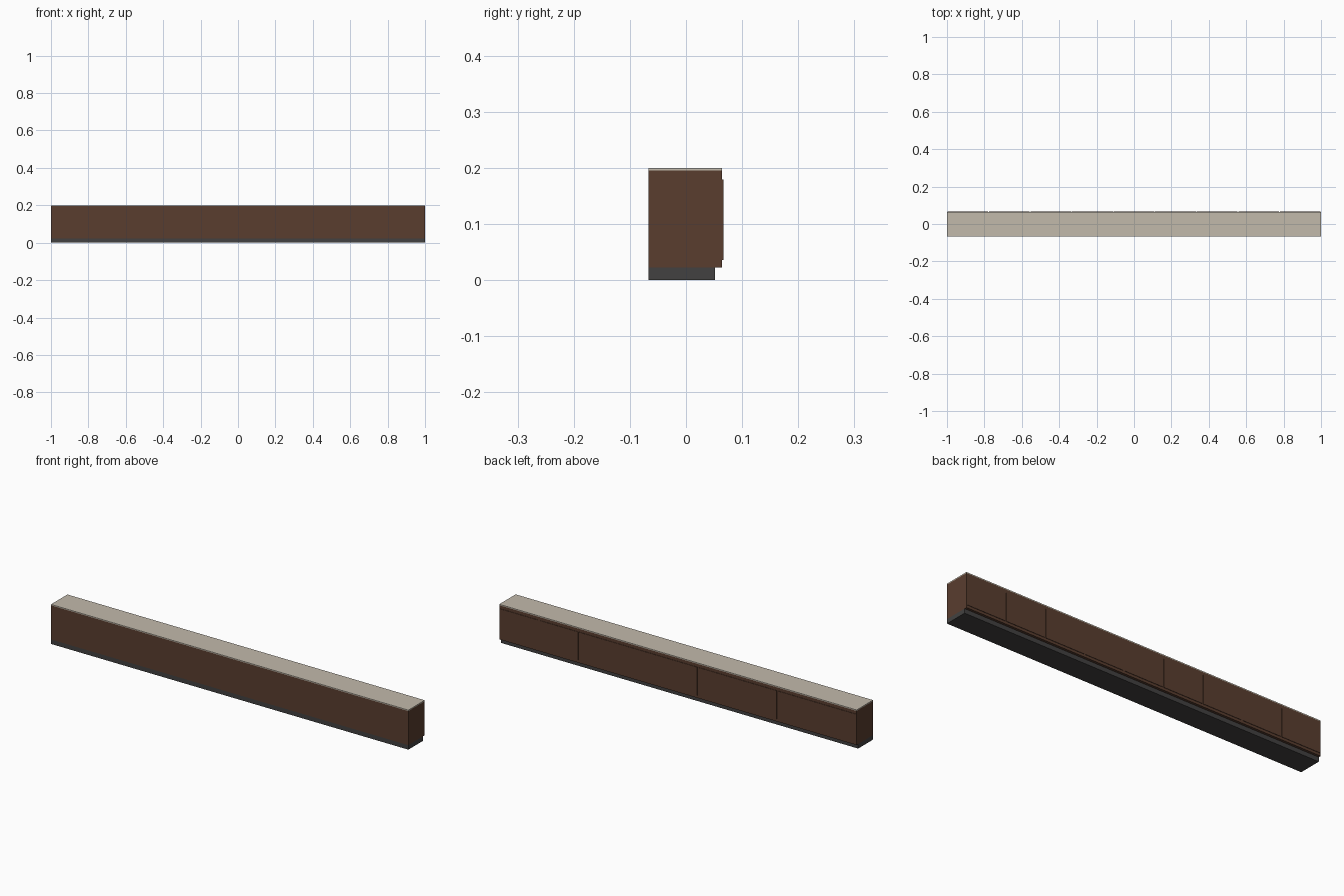
import bpy

if "Cube" in bpy.data.objects:
    bpy.data.objects.remove(bpy.data.objects["Cube"])


def material(name, color):
    m = bpy.data.materials.new(name)
    m.diffuse_color = (*color, 1)
    m.use_nodes = True
    m.node_tree.nodes["Principled BSDF"].inputs["Base Color"].default_value = m.diffuse_color
    return m


def box(name, x, y, z, mat):
    """Box from (min, max) ranges on each axis."""
    bpy.ops.mesh.primitive_cube_add(size=1, location=[sum(r) / 2 for r in (x, y, z)])
    ob = bpy.context.object
    ob.name = name
    ob.scale = [r[1] - r[0] for r in (x, y, z)]
    bpy.ops.object.transform_apply(location=False, rotation=False, scale=True)
    ob.data.materials.append(mat)
    return ob


wood = material("dark_wood", (0.10, 0.047, 0.028))
stone = material("pale_stone", (0.54, 0.49, 0.41))
grey = material("dark_grey", (0.055, 0.053, 0.052))

BACK, BODY, FACE = -0.0665, 0.0645, 0.0665

# Recessed plinth, long carcass and thin worktop
box("plinth", (-1, 1), (BACK, 0.052), (0, 0.0225), grey)
box("carcass", (-1, 1), (BACK, BODY), (0.0225, 0.195), wood)
box("worktop", (-1, 1), (BACK, BODY), (0.195, 0.2), stone)

# Row of nine equal door panels along the +y side
COUNT, GAP = 9, 0.004
width = 2 / COUNT
for i in range(COUNT):
    x0 = -1 + i * width
    box(f"door_{i + 1}", (x0 + GAP / 2, x0 + width - GAP / 2),
        (BODY, FACE), (0.036, 0.179), wood)
